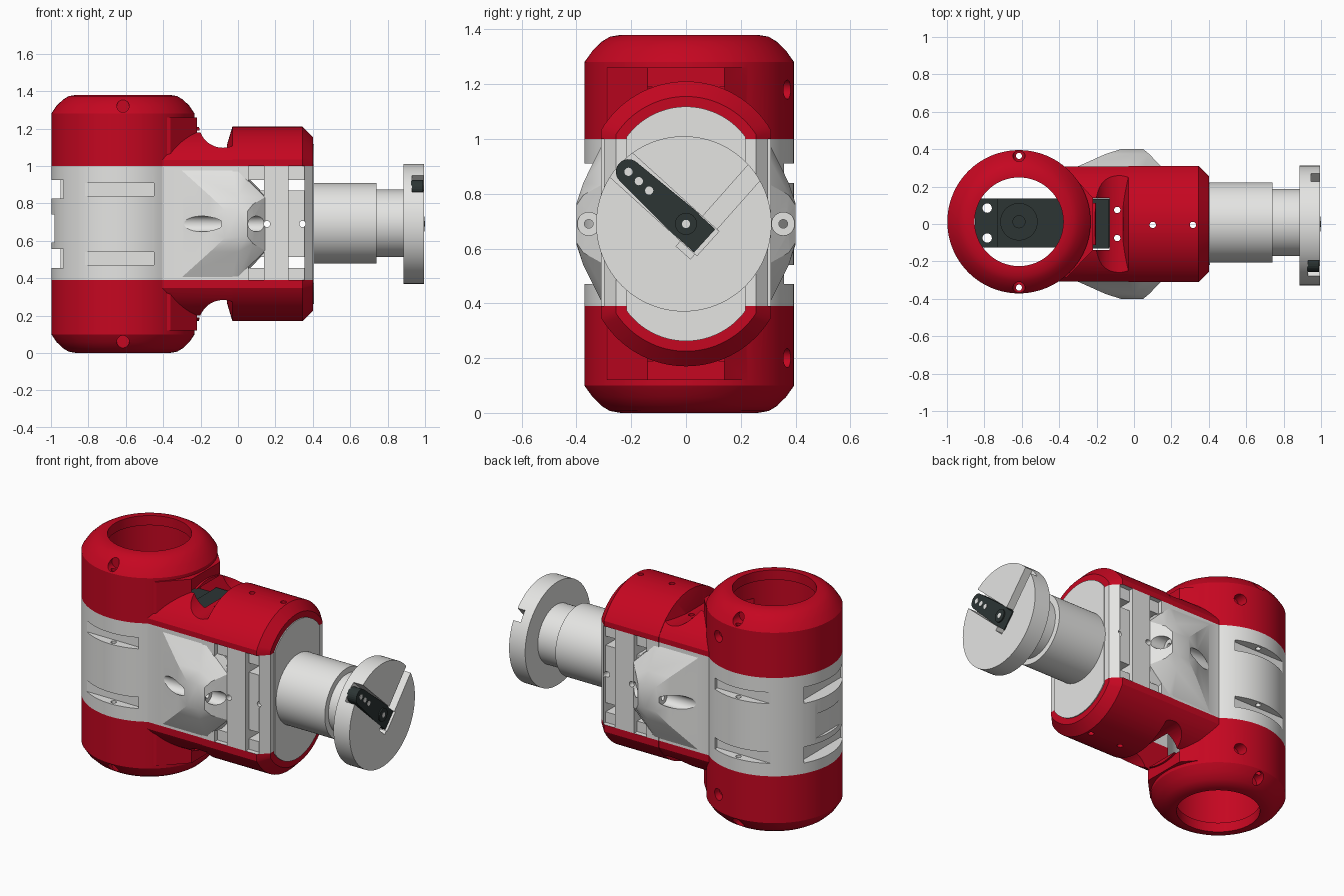
import bpy, bmesh, math
from mathutils import Vector

old = bpy.data.objects.get("Cube")
if old:
    bpy.data.objects.remove(old, do_unlink=True)

MID = 0.69            # height of the mirror plane and of the arm axis
TX, TY = -0.615, 0.012  # centre of the upright housing


def material(name, rgb):
    m = bpy.data.materials.new(name)
    m.use_nodes = True
    m.diffuse_color = (*rgb, 1)
    m.node_tree.nodes["Principled BSDF"].inputs["Base Color"].default_value = (*rgb, 1)
    return m


RED = material("red plastic", (0.56, 0.002, 0.015))
GREY = material("light grey plastic", (0.78, 0.78, 0.765))
DARK = material("dark servo plastic", (0.025, 0.035, 0.034))


def loft(name, rings, mat=GREY):
    """Solid skinned over rings of equal point count, capped at both ends."""
    bm = bmesh.new()
    loops = [[bm.verts.new(p) for p in ring] for ring in rings]
    n = len(loops[0])
    for a, b in zip(loops, loops[1:]):
        for i in range(n):
            j = (i + 1) % n
            bm.faces.new((a[i], a[j], b[j], b[i]))
    bm.faces.new(loops[0])
    bm.faces.new(loops[-1])
    bmesh.ops.recalc_face_normals(bm, faces=bm.faces)
    me = bpy.data.meshes.new(name)
    bm.to_mesh(me)
    bm.free()
    me.materials.append(mat)
    ob = bpy.data.objects.new(name, me)
    bpy.context.collection.objects.link(ob)
    return ob


def place(axis, u, v, t):
    return {"x": (t, u, v), "y": (u, t, v), "z": (u, v, t)}[axis]


def prism(name, pts, axis, a, b, mat=GREY):
    return loft(name, [[place(axis, u, v, t) for u, v in pts] for t in (a, b)], mat)


def lathe(name, profile, axis, u, v, mat=GREY, n=96):
    ang = [2 * math.pi * i / n for i in range(n)]
    return loft(name, [[place(axis, u + r * math.cos(k), v + r * math.sin(k), t)
                        for k in ang] for r, t in profile], mat)


def rod(name, r, axis, u, v, a, b, mat=GREY, n=24):
    return lathe(name, [(r, a), (r, b)], axis, u, v, mat, n)


def box(name, x, y, z, mat=GREY):
    return prism(name, [(x[0], y[0]), (x[1], y[0]), (x[1], y[1]), (x[0], y[1])],
                 "z", z[0], z[1], mat)


def boolean(ob, other, op="DIFFERENCE"):
    other.hide_render = True
    m = ob.modifiers.new("bool", "BOOLEAN")
    m.object, m.operation, m.solver = other, op, "EXACT"
    bpy.context.view_layer.objects.active = ob
    bpy.ops.object.modifier_apply(modifier=m.name)
    bpy.data.objects.remove(other, do_unlink=True)


def smooth(ob):
    bpy.ops.object.select_all(action="DESELECT")
    ob.select_set(True)
    bpy.context.view_layer.objects.active = ob
    bpy.ops.object.shade_smooth_by_angle(angle=math.radians(25))


def strip(p, q, w):
    p, q = Vector(p), Vector(q)
    d = (q - p).normalized() * w / 2
    s = Vector((-d.y, d.x))
    return [p + s, p - s, q - s, q + s]


def tapered(p, rp, q, rq, n=12):
    """Outline around two circles of different size."""
    base = math.atan2(q[1] - p[1], q[0] - p[0])
    out = []
    for c, r, start in ((p, rp, math.pi / 2), (q, rq, -math.pi / 2)):
        for i in range(n + 1):
            k = base + start + math.pi * i / n
            out.append((c[0] + r * math.cos(k), c[1] + r * math.sin(k)))
    return out


def arm_outline(inset, n=32):
    """Arm section: flat sides with a round arc above and below."""
    r = 0.36 - inset
    reach = math.asin((0.31 - inset) / r)
    out = []
    for s in (1, -1):
        for i in range(n + 1):
            k = reach * (2 * i / n - 1)
            out.append((-s * r * math.sin(k), MID + s * (0.16 + r * math.cos(k))))
    return out


# Upright housing with rounded rims
rim = [(0.25, 0), (0.29, 0.007), (0.32, 0.025), (0.355, 0.058), (0.383, 0.1)]
body = lathe("housing", rim + [(r, 2 * MID - z) for r, z in reversed(rim)], "z", TX, TY)

# Neck between the housing and the arm, with rounded saddles above and below
neck = prism("neck", arm_outline(0.002), "x", -0.6, 0)
for s in (-1, 1):
    boolean(neck, rod("saddle", 0.13, "y", -0.08, MID + s * 0.537, -0.5, 0.5, n=48))
shoulder = prism("shoulder", [(-0.6, -0.34), (-0.36, -0.285), (-0.22, -0.14),
                              (-0.22, 0.14), (-0.36, 0.295), (-0.6, 0.35)],
                 "z", 0.12, 1.26)
boolean(body, neck, "UNION")
boolean(body, shoulder, "UNION")

# Horizontal arm shell, chamfered at the outer end
arm = loft("arm", [[(x, y, z) for y, z in arm_outline(d)]
                   for x, d in ((-0.06, 0.1), (-0.03, 0), (0.345, 0), (0.4, 0.055))])
boolean(body, arm, "UNION")

# Hollow bore, open at both ends
bore = [(0.237, -0.1), (0.237, 0.06), (0.29, 0.08)]
boolean(body, lathe("bore", bore + [(r, 2 * MID - z) for r, z in reversed(bore)], "z", TX, TY))
boolean(body, box("servo_slot", (-0.6, -0.13), (-0.14, 0.14), (0.19, 1.19)))

# Vertical grooves on the arm sides, with windows through them
for s in (-1, 1):
    for x in (0.055, 0.27):
        boolean(body, box("groove", (x, x + 0.085), sorted((s * 0.28, s * 0.5)), (0.39, 1.0)))
        boolean(body, box("window", (x, x + 0.085), (-0.6, 0.6),
                          sorted((MID + s * 0.178, MID + s * 0.235))))

# Side bosses, tapered toward a small flat
for s in (-1, 1):
    wing = loft("boss", [[(x, s * y, MID + z) for x, z in
                          ((x0, -h), (0, -h), (x1, -h * k), (x1, h * k), (0, h), (x0, h))]
                         for y, x0, x1, h, k in ((0.25, -0.34, 0.145, 0.305, 0.5),
                                                 (0.308, -0.3, 0.145, 0.285, 0.5),
                                                 (0.375, -0.15, 0.08, 0.15, 0.7),
                                                 (0.4, -0.07, 0.05, 0.075, 0.9))])
    boolean(body, wing, "UNION")

for s in (-1, 1):
    z = MID + s * 0.185
    band = (z - 0.035, z + 0.035)
    # Bolt pockets around the housing
    boolean(body, box("front_pocket", (-0.87, -0.45), (-0.6, TY - 0.325), band))
    boolean(body, box("back_pocket", (-0.87, -0.45), (TY + 0.325, 0.6), band))
    boolean(body, box("rear_pocket", (-1.2, -0.92), (-0.2, 0.2), (z - 0.05, z + 0.05)))
    # Rim and side screw holes
    for side in (-1, 1):
        boolean(body, rod("rim_hole", 0.033, "y", TX, MID + s * 0.63,
                          *sorted((side * 0.31, side * 0.6))))
    boolean(body, rod("rim_screw", 0.016, "z", TX, TY + s * 0.352, -0.1, 1.5))
    boolean(body, rod("side_hole", 0.035, "y", -0.48, MID + s * 0.49, 0.31, 0.6))
    boolean(body, rod("neck_hole", 0.017, "z", -0.09, s * 0.075, -0.1, 1.5))
    # Screw pockets in the bosses
    for a, b in ((-0.3, -0.09), (0.04, 0.3)):
        boolean(body, rod("boss_pocket", 0.042, "x", s * 0.355, MID, a, b))
    boolean(body, rod("boss_hole", 0.016, "x", s * 0.355, MID, -0.2, 0.2))
boolean(body, box("rear_recess", (-1.2, -0.98), (-0.3, 0.3), (0.59, 0.74)))
for x in (0.1, 0.315):
    boolean(body, rod("top_pin", 0.017, "z", x, -0.005, -0.1, 1.5))
for x in (0.155, 0.345):
    boolean(body, rod("cross_pin", 0.017, "y", x, MID, -0.6, 0.6))

# Red caps above and below a grey waist
body.data.materials.clear()
body.data.materials.append(RED)
body.data.materials.append(GREY)
bm = bmesh.new()
bm.from_mesh(body.data)
for z in (0.39, 1.0):
    bmesh.ops.bisect_plane(bm, geom=bm.verts[:] + bm.edges[:] + bm.faces[:], dist=1e-5,
                           plane_co=(0, 0, z), plane_no=(0, 0, 1))
for f in bm.faces:
    f.material_index = int(0.389 < f.calc_center_median().z < 1.001)
bm.to_mesh(body.data)
bm.free()
smooth(body)

# Grey end plate
prism("end_plate", arm_outline(0.092), "x", 0.39, 0.406)

# Output shaft
shaft = lathe("output_shaft", [(0.215, 0.4), (0.215, 0.74), (0.18, 0.741), (0.18, 0.9)],
              "x", 0.008, MID + 0.003)
smooth(shaft)

# Flange with a channel and a pocket for the horn
flange = lathe("flange", [(0.32, 0.885), (0.32, 0.995)], "x", -0.008, MID)
hub, tip = (0.0, MID), (-0.21, 0.88)
boolean(flange, prism("channel", strip((-0.01, 0.585), (0.3, 0.935), 0.07), "x", 0.945, 1.1))
boolean(flange, prism("horn_pocket", strip((-0.28, 0.944), (0.08, 0.618), 0.12), "x", 0.93, 1.1))
smooth(flange)

# Servo horn with its screw holes
horn = prism("servo_horn", tapered(hub, 0.06, tip, 0.046), "x", 0.925, 0.99, DARK)
boolean(horn, prism("horn_toe", strip((-0.02, 0.708), (0.068, 0.628), 0.115), "x", 0.925, 0.99, DARK), "UNION")
rod("horn_boss", 0.04, "x", hub[0], hub[1], 0.98, 0.998, DARK)
for i, k in enumerate((0, 0.64, 0.82, 1)):
    rod("horn_hole_%d" % i, 0.015, "x", hub[0] + (tip[0] - hub[0]) * k,
        hub[1] + (tip[1] - hub[1]) * k, 0.985, 0.9995 if i == 0 else 0.992)

# Servo inside the housing, with mounting tabs and output hub
box("servo_body", (-0.73, -0.13), (-0.125, 0.135), (0.75, 1.06), DARK)
tab = box("servo_tab", (-0.85, -0.7), (-0.125, 0.135), (0.93, 0.97), DARK)
for y in (-0.075, 0.085):
    boolean(tab, rod("tab_hole", 0.025, "z", -0.785, y, 0.8, 1.2))
rod("servo_gear_case", 0.1, "z", TX, TY, 1.05, 1.085, DARK, 48)
rod("servo_spline", 0.035, "z", TX, TY, 1.08, 1.12, DARK)
box("servo_end", (-0.24, -0.135), (-0.13, 0.13), (1.05, 1.1), DARK)
